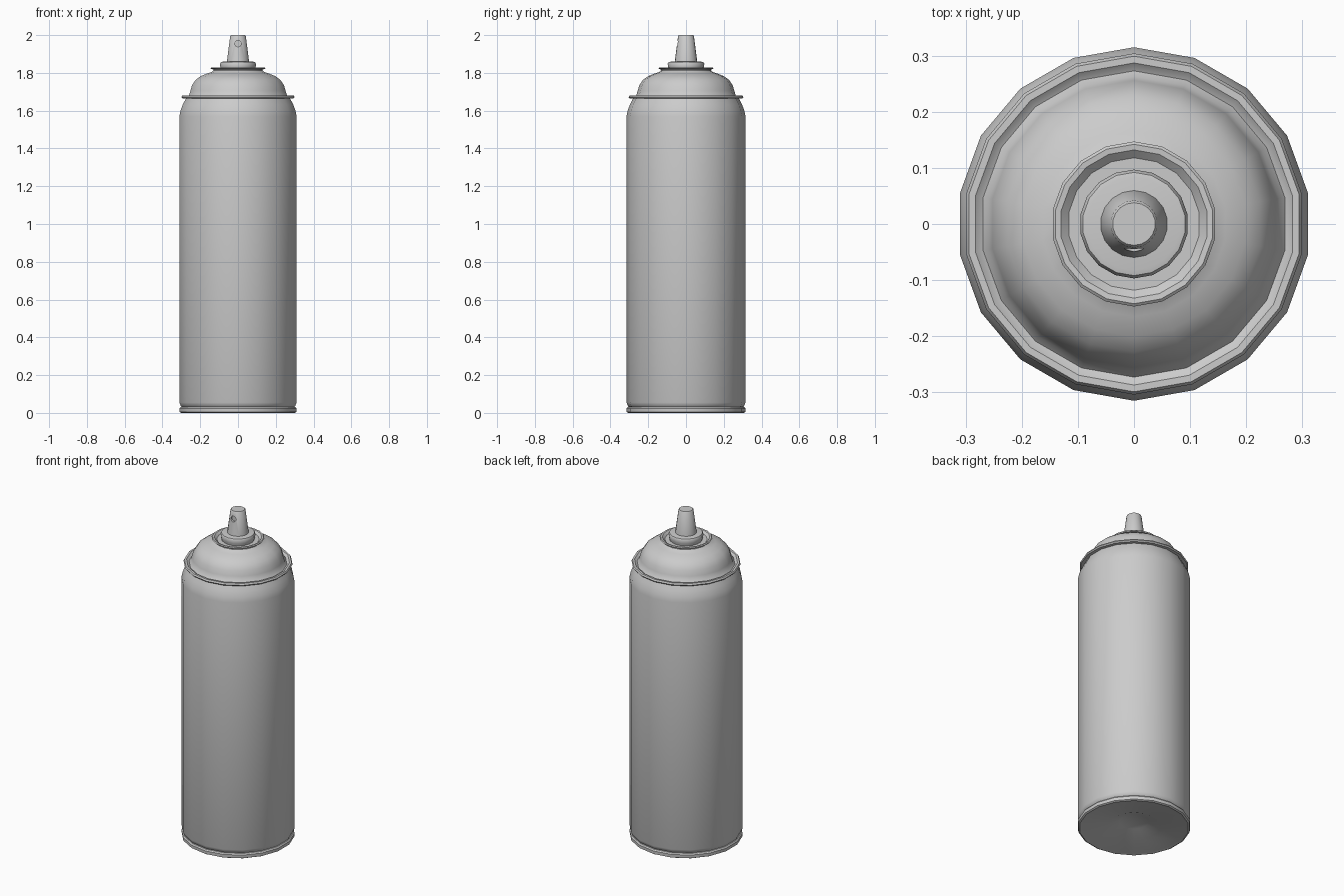
import bpy, bmesh, math

if "Cube" in bpy.data.objects:
    bpy.data.objects.remove(bpy.data.objects["Cube"])

SIDES = 18


def smooth(obj, degrees=35):
    bpy.ops.object.select_all(action='DESELECT')
    obj.select_set(True)
    bpy.context.view_layer.objects.active = obj
    bpy.ops.object.shade_smooth_by_angle(angle=math.radians(degrees))


def lathe(name, profile, closed=False):
    """Spin (radius, z) points about z; radius 0 gives a pole."""
    bm = bmesh.new()
    rings = []
    for r, z in profile:
        if r == 0:
            rings.append([bm.verts.new((0, 0, z))] * SIDES)
        else:
            rings.append([bm.verts.new((r * math.sin(math.tau * i / SIDES),
                                        r * math.cos(math.tau * i / SIDES), z))
                          for i in range(SIDES)])
    pairs = list(zip(rings, rings[1:]))
    if closed:
        pairs.append((rings[-1], rings[0]))
    for a, b in pairs:
        for i in range(SIDES):
            j = (i + 1) % SIDES
            corners = list(dict.fromkeys((a[i], a[j], b[j], b[i])))
            bm.faces.new(corners)
    bmesh.ops.recalc_face_normals(bm, faces=bm.faces)
    mesh = bpy.data.meshes.new(name)
    bm.to_mesh(mesh)
    bm.free()
    obj = bpy.data.objects.new(name, mesh)
    bpy.context.collection.objects.link(obj)
    smooth(obj)
    return obj


# Can body with rounded shoulder and tucked-in lower edge
lathe("can_body", [(0, 0.05), (0.30, 0.03), (0.307, 0.035), (0.315, 0.055),
                   (0.315, 1.57), (0.309, 1.60), (0.297, 1.632),
                   (0.277, 1.67), (0, 1.67)])

# Base with crimped rim and shallow dimple underneath
lathe("base_rim", [(0, 0.045), (0.08, 0.04), (0.15, 0.012), (0.29, 0.004),
                   (0.305, 0.0), (0.314, 0.005), (0.315, 0.024),
                   (0.309, 0.031), (0.29, 0.033), (0, 0.05)])

# Rolled rim at the shoulder
lathe("shoulder_rim", [(0.27, 1.665), (0.299, 1.665), (0.304, 1.672),
                       (0.299, 1.681), (0.287, 1.681), (0.279, 1.674),
                       (0.27, 1.670)], closed=True)

# Domed top
lathe("dome", [(0.276, 1.668), (0.263, 1.682), (0.256, 1.705), (0.247, 1.735),
               (0.228, 1.763), (0.20, 1.783), (0.165, 1.797), (0.143, 1.804),
               (0.133, 1.812), (0.131, 1.824)])

# Valve cup with thin lip
lathe("valve_cup", [(0.129, 1.818), (0.142, 1.820), (0.147, 1.825),
                    (0.142, 1.829), (0.132, 1.828), (0.118, 1.815),
                    (0, 1.815)])

# Stepped collar under the nozzle
lathe("nozzle_collar", [(0.09, 1.812), (0.095, 1.83), (0.097, 1.848),
                        (0.092, 1.857), (0.083, 1.859), (0, 1.859)])

# Tapered spray nozzle with a recessed front hole
nozzle = lathe("nozzle", [(0, 1.85), (0.061, 1.85), (0.059, 1.865),
                          (0.042, 1.995), (0.038, 2.0), (0, 2.0)])
bpy.ops.mesh.primitive_cylinder_add(vertices=16, radius=0.017, depth=0.06,
                                    location=(0, -0.065, 1.955),
                                    rotation=(math.pi / 2, 0, 0))
cutter = bpy.context.object
cutter.name = "hole_cutter"
cutter.hide_render = True
cutter.display_type = 'WIRE'
cut = nozzle.modifiers.new("spray_hole", 'BOOLEAN')
cut.operation = 'DIFFERENCE'
cut.solver = 'EXACT'
cut.object = cutter
bpy.ops.object.select_all(action='DESELECT')
bpy.context.view_layer.objects.active = nozzle
nozzle.select_set(True)
bpy.ops.object.modifier_apply(modifier=cut.name)
bpy.data.objects.remove(cutter)
smooth(nozzle)
